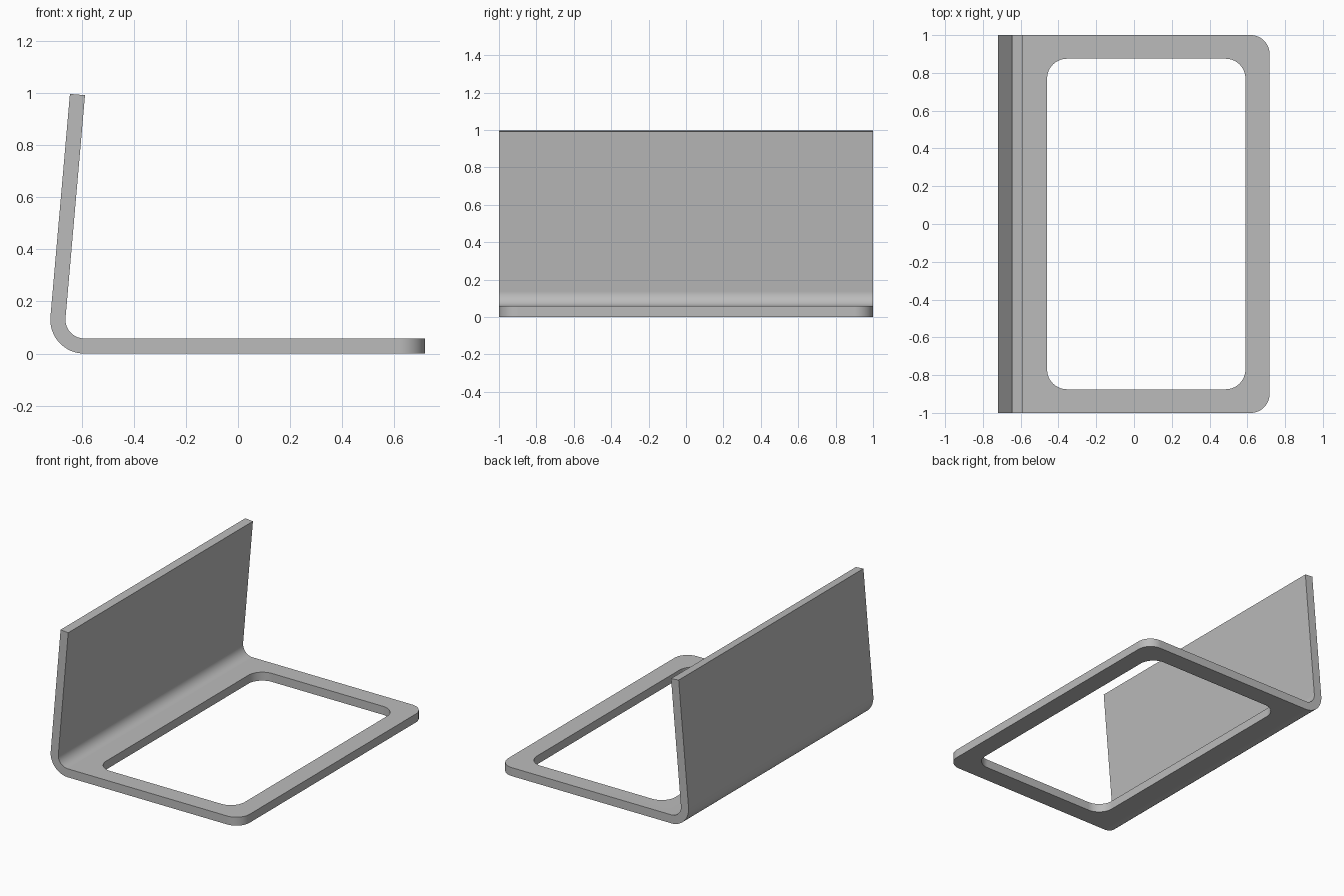
import bpy, bmesh
from math import radians, sin, cos
from mathutils import Vector

cube = bpy.data.objects.get("Cube")
if cube:
    bpy.data.objects.remove(cube, do_unlink=True)

THICK, LEAN = 0.058, radians(5)
BEND_R = 0.13
BEND_X = -0.59
FRONT_X = 0.718

grey = bpy.data.materials.new("plain grey")
grey.use_nodes = True
grey.diffuse_color = (0.5, 0.5, 0.5, 1)
grey.node_tree.nodes["Principled BSDF"].inputs["Base Color"].default_value = (0.5, 0.5, 0.5, 1)


def arc(cx, cy, r, a0, a1, steps=16):
    angles = [radians(a0 + (a1 - a0) * i / steps) for i in range(steps + 1)]
    return [(cx + r * cos(a), cy + r * sin(a)) for a in angles]


def rounded_rect(x0, x1, y0, y1, r):
    return (arc(x1 - r, y1 - r, r, 0, 90) + arc(x0 + r, y1 - r, r, 90, 180)
            + arc(x0 + r, y0 + r, r, 180, 270) + arc(x1 - r, y0 + r, r, 270, 360))


def prism(name, points, sweep):
    """Closed outline of 3D points, swept along a vector."""
    bm = bmesh.new()
    face = bm.faces.new([bm.verts.new(p) for p in points])
    ext = bmesh.ops.extrude_face_region(bm, geom=[face])
    moved = [g for g in ext["geom"] if isinstance(g, bmesh.types.BMVert)]
    bmesh.ops.translate(bm, verts=moved, vec=Vector(sweep))
    bmesh.ops.recalc_face_normals(bm, faces=bm.faces)
    mesh = bpy.data.meshes.new(name)
    bm.to_mesh(mesh)
    bm.free()
    mesh.materials.append(grey)
    obj = bpy.data.objects.new(name, mesh)
    bpy.context.collection.objects.link(obj)
    return obj


# Bent sheet: side profile of base, bend and leaning back
outer = arc(BEND_X, BEND_R, BEND_R, 270, 175)
inner = arc(BEND_X, BEND_R, BEND_R - THICK, 175, 270)
rise = (0.996 - outer[-1][1]) / cos(LEAN)
lift = lambda p: (p[0] + rise * sin(LEAN), p[1] + rise * cos(LEAN))
profile = ([(1, 0)] + outer + [lift(outer[-1]), lift(inner[0])] + inner + [(1, THICK)])
bracket = prism("bent_bracket", [(x, -1.2, z) for x, z in profile], (0, 2.4, 0))

# Plan outline with rounded front corners, and the window in the base
outline = prism("outline_cutter",
                [(x, y, -0.5) for x, y in rounded_rect(-1.2, FRONT_X, -1, 1, 0.1)], (0, 0, 2))
window = prism("window_cutter",
               [(x, y, -0.5) for x, y in rounded_rect(-0.46, 0.59, -0.875, 0.875, 0.105)], (0, 0, 2))

bpy.ops.object.select_all(action="DESELECT")
bpy.context.view_layer.objects.active = bracket
bracket.select_set(True)
for cutter, operation in ((outline, "INTERSECT"), (window, "DIFFERENCE")):
    cutter.hide_render = True
    mod = bracket.modifiers.new(cutter.name, "BOOLEAN")
    mod.operation, mod.object, mod.solver = operation, cutter, "EXACT"
    bpy.ops.object.modifier_apply(modifier=mod.name)
    bpy.data.objects.remove(cutter, do_unlink=True)

# Smooth bends, crisp edges, flat sheets
bpy.ops.object.shade_smooth_by_angle(angle=radians(30))
normals = bracket.modifiers.new("flat sheets", "WEIGHTED_NORMAL")
normals.keep_sharp = True
